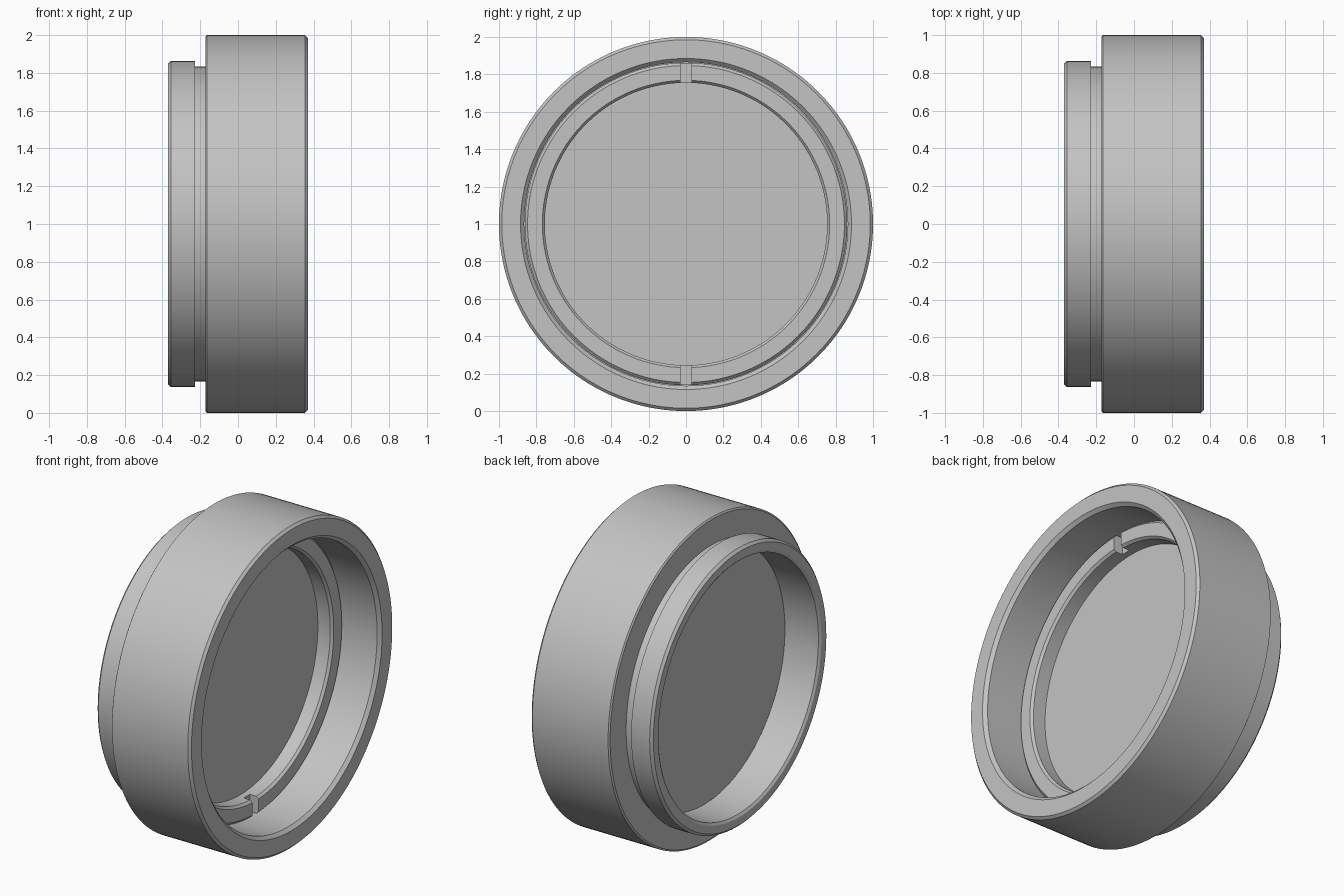
import bpy, bmesh, math
from mathutils import Matrix

SEGMENTS = 160
CENTRE_Z = 1.0

if "Cube" in bpy.data.objects:
    bpy.data.objects.remove(bpy.data.objects["Cube"], do_unlink=True)

# Single grey material
grey = bpy.data.materials.new("plain_grey")
grey.use_nodes = True
colour = (0.55, 0.55, 0.55, 1)
grey.diffuse_color = colour
grey.node_tree.nodes["Principled BSDF"].inputs["Base Color"].default_value = colour


def finish(name, bm):
    """Turn a bmesh into a smooth-shaded object with sharp edges kept."""
    bmesh.ops.recalc_face_normals(bm, faces=bm.faces)
    mesh = bpy.data.meshes.new(name)
    bm.to_mesh(mesh)
    bm.free()
    mesh.materials.append(grey)
    obj = bpy.data.objects.new(name, mesh)
    bpy.context.collection.objects.link(obj)
    return obj


def lathe(name, profile):
    """Revolve a closed (x, radius) profile around the x axis."""
    bm = bmesh.new()
    verts = [bm.verts.new((x, 0, r)) for x, r in profile]
    edges = [bm.edges.new((v, verts[(i + 1) % len(verts)])) for i, v in enumerate(verts)]
    bmesh.ops.spin(bm, geom=verts + edges, cent=(0, 0, 0), axis=(1, 0, 0),
                   angle=math.tau, steps=SEGMENTS)
    bmesh.ops.remove_doubles(bm, verts=bm.verts, dist=1e-4)
    bmesh.ops.translate(bm, verts=bm.verts, vec=(0, 0, CENTRE_Z))
    return finish(name, bm)


def smooth(obj):
    bpy.ops.object.select_all(action='DESELECT')
    obj.select_set(True)
    bpy.context.view_layer.objects.active = obj
    bpy.ops.object.shade_smooth_by_angle(angle=math.radians(30))


# Housing: wide barrel, narrow neck and rear flange
housing = lathe("housing", [
    (0.37, 0.885), (0.37, 0.985), (0.355, 1.0), (-0.165, 1.0), (-0.172, 0.99),
    (-0.172, 0.833), (-0.228, 0.833), (-0.228, 0.863), (-0.355, 0.863),
    (-0.37, 0.848), (-0.37, 0.80), (-0.36, 0.785), (-0.13, 0.785),
    (-0.13, 0.865), (0.35, 0.865)])

# Retaining ring with chamfered lips
ring = lathe("retaining_ring", [
    (0.01, 0.755), (0.105, 0.755), (0.12, 0.768), (0.12, 0.847),
    (0.105, 0.862), (0.01, 0.862)])

# Two spanner slots cut through the ring, top and bottom
bm = bmesh.new()
for side in (1, -1):
    place = (Matrix.Translation((0.11, 0, CENTRE_Z + side * 0.81))
             @ Matrix.Diagonal((0.10, 0.06, 0.20, 1)))
    bmesh.ops.create_cube(bm, size=1, matrix=place)
cutter = finish("slot_cutter", bm)
cutter.hide_render = True
cut = ring.modifiers.new("slots", 'BOOLEAN')
cut.operation = 'DIFFERENCE'
cut.solver = 'EXACT'
cut.object = cutter
bpy.ops.object.select_all(action='DESELECT')
ring.select_set(True)
bpy.context.view_layer.objects.active = ring
bpy.ops.object.modifier_apply(modifier=cut.name)
bpy.data.objects.remove(cutter, do_unlink=True)

# Flat disc held between the ring and the housing ledge
bm = bmesh.new()
bmesh.ops.create_cone(bm, cap_ends=True, segments=SEGMENTS, radius1=0.862,
                      radius2=0.862, depth=0.145,
                      matrix=Matrix.Translation((-0.0525, 0, CENTRE_Z))
                      @ Matrix.Rotation(math.pi / 2, 4, 'Y'))
disc = finish("centre_disc", bm)

for part in (housing, ring, disc):
    smooth(part)
